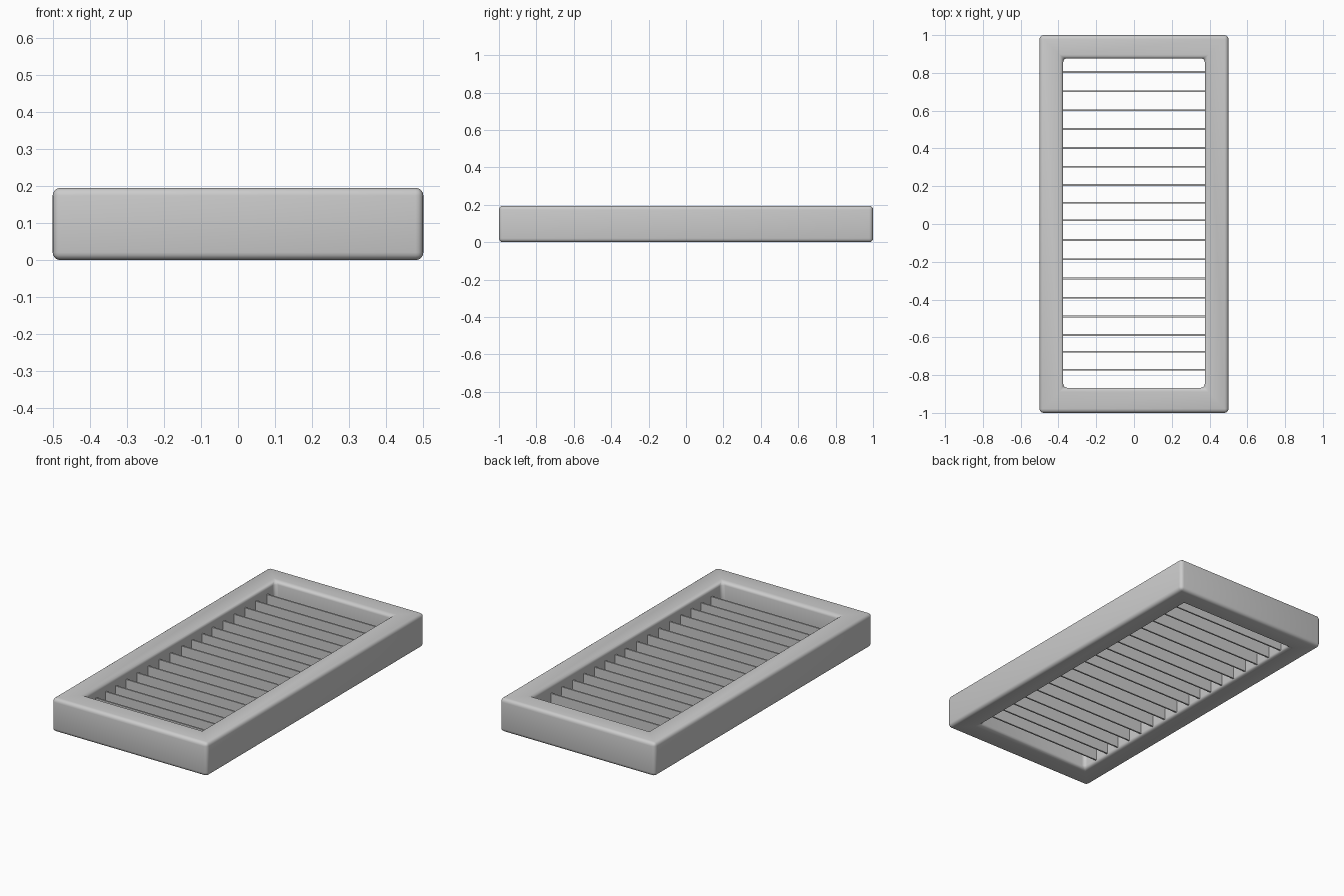
import bpy, bmesh

if "Cube" in bpy.data.objects:
    bpy.data.objects.remove(bpy.data.objects["Cube"])

TOP = 0.195


def ring_corners(bm, x, y0, y1, z):
    return [bm.verts.new(p) for p in ((-x, y0, z), (x, y0, z), (x, y1, z), (-x, y1, z))]


def finish(name, bm):
    bmesh.ops.recalc_face_normals(bm, faces=bm.faces)
    mesh = bpy.data.meshes.new(name)
    bm.to_mesh(mesh)
    bm.free()
    obj = bpy.data.objects.new(name, mesh)
    bpy.context.collection.objects.link(obj)
    return obj


# Rectangular frame with a soft rounded edge all round
bm = bmesh.new()
loops = [ring_corners(bm, 0.5, -1.0, 1.0, 0), ring_corners(bm, 0.5, -1.0, 1.0, TOP),
         ring_corners(bm, 0.375, -0.867, 0.877, TOP), ring_corners(bm, 0.375, -0.867, 0.877, 0)]
for a, b in zip(loops, loops[1:] + loops[:1]):
    for i in range(4):
        j = (i + 1) % 4
        bm.faces.new((a[i], a[j], b[j], b[i]))
frame = finish("vent_frame", bm)
bevel = frame.modifiers.new("rounded_edges", 'BEVEL')
bevel.width = 0.021
bevel.segments = 4
bevel.limit_method = 'ANGLE'
for p in frame.data.polygons:
    p.use_smooth = True

# Thin upright slats across the opening, with slightly uneven spacing
SLAT_Y = (0.805, 0.703, 0.603, 0.503, 0.402, 0.303, 0.207, 0.113, 0.02,
          -0.085, -0.187, -0.288, -0.39, -0.49, -0.588, -0.677, -0.772)
for i, y in enumerate(SLAT_Y):
    bm = bmesh.new()
    bmesh.ops.create_cube(bm, size=1)
    bmesh.ops.scale(bm, vec=(0.77, 0.009, 0.125), verts=bm.verts)
    slat = finish(f"slat_{i + 1}", bm)
    slat.location = (0, y, 0.08)
